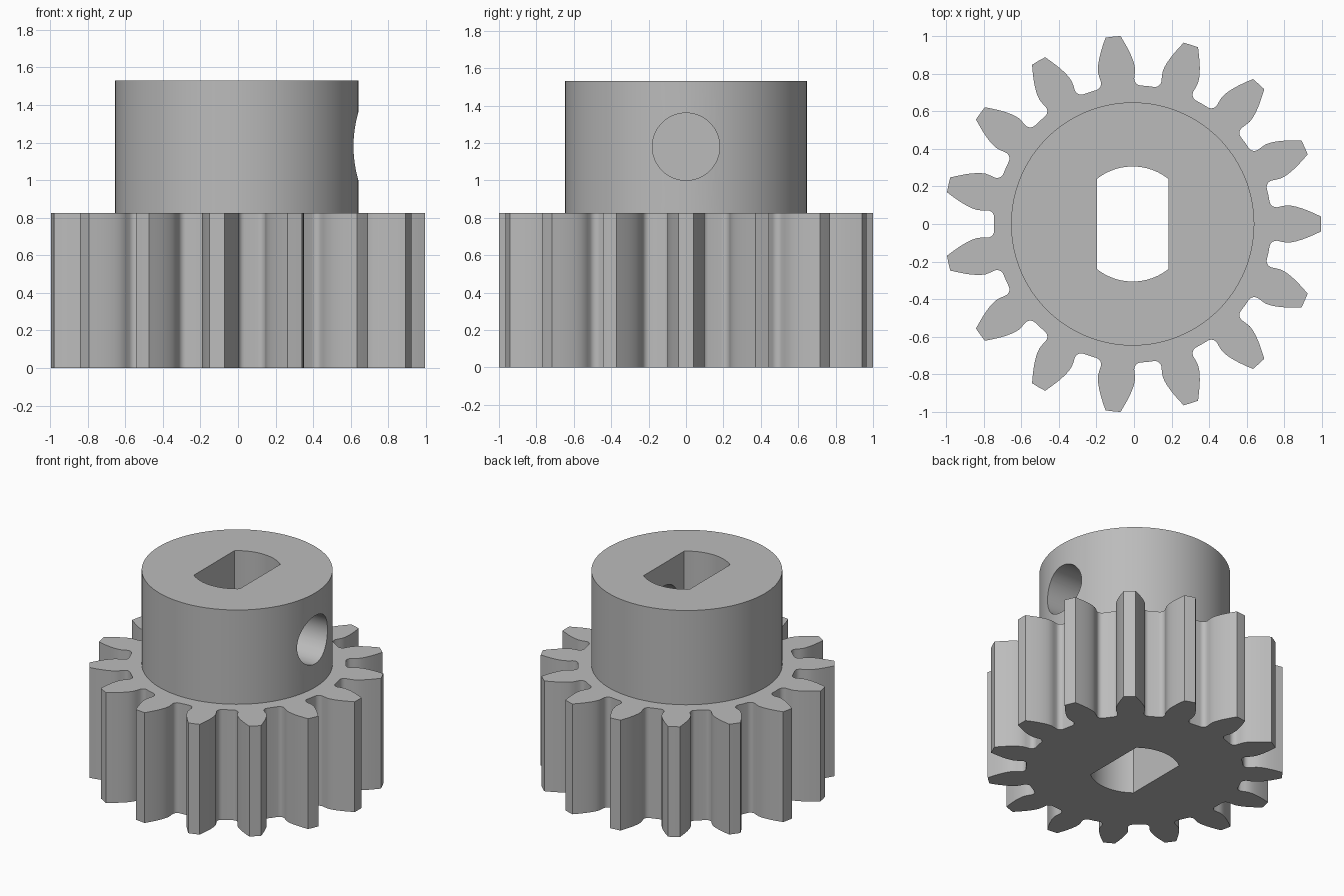
import bpy, bmesh
from math import sin, cos, pi, radians, acos, atan2, sqrt
from mathutils import Matrix, Vector

if "Cube" in bpy.data.objects:
    bpy.data.objects.remove(bpy.data.objects["Cube"])

CX = -0.007            # gear axis (odd tooth count shifts it off the box centre)
TEETH = 15
R_TIP, R_ROOT = 1.002, 0.738
GEAR_H, TOP = 0.825, 1.53

grey = bpy.data.materials.new("grey metal")
grey.diffuse_color = (0.5, 0.5, 0.5, 1)
grey.use_nodes = True
grey.node_tree.nodes["Principled BSDF"].inputs["Base Color"].default_value = grey.diffuse_color


def prism(name, pts, z0, z1):
    """Closed solid from a 2D outline."""
    bm = bmesh.new()
    face = bm.faces.new([bm.verts.new((x, y, z0)) for x, y in pts])
    new = bmesh.ops.extrude_face_region(bm, geom=[face])["geom"]
    bmesh.ops.translate(bm, vec=(0, 0, z1 - z0),
                        verts=[v for v in new if isinstance(v, bmesh.types.BMVert)])
    bmesh.ops.recalc_face_normals(bm, faces=bm.faces)
    me = bpy.data.meshes.new(name)
    bm.to_mesh(me)
    bm.free()
    ob = bpy.data.objects.new(name, me)
    bpy.context.collection.objects.link(ob)
    me.materials.append(grey)
    return ob


def circle(r, n):
    return [(r * cos(2 * pi * i / n), r * sin(2 * pi * i / n)) for i in range(n)]


def combine(target, tool, operation):
    """Apply a boolean and remove the tool object."""
    bpy.context.view_layer.objects.active = target
    mod = target.modifiers.new(operation, 'BOOLEAN')
    mod.operation, mod.object, mod.solver = operation, tool, 'EXACT'
    bpy.ops.object.modifier_apply(modifier=mod.name)
    bpy.data.objects.remove(tool)


# half tooth as (radius, angle): root, fillet, then curved flank to the tip
half = [(R_ROOT, radians(12))]
for i in range(6):
    t = i / 5 * pi / 2
    half.append((0.774 - 0.036 * cos(t), radians(6.6 + 2.6 * (1 - sin(t)))))
for x, w in [(0.795, 0.095), (0.82, 0.099), (0.845, 0.097), (0.87, 0.092),
             (0.90, 0.083), (0.93, 0.072), (0.965, 0.057)]:
    half.append((sqrt(x * x + w * w), atan2(w, x)))
half.append((R_TIP, radians(2.3)))

# full tooth, repeated around the axis
tooth = [(r, -a) for r, a in half] + [(R_TIP, 0)] + [(r, a) for r, a in half[:0:-1]]
outline = []
for k in range(TEETH):
    for r, a in tooth:
        a += 2 * pi * k / TEETH
        outline.append((r * cos(a), r * sin(a)))
gear = prism("pinion_gear", outline, 0, GEAR_H)

# hub collar
combine(gear, prism("hub", circle(0.647, 128), GEAR_H - 0.3, TOP), 'UNION')

# double-D shaft bore: round ends, flat sides
RB, FLAT = 0.306, 0.19
a0 = acos(FLAT / RB)
arc = [a0 + (pi - 2 * a0) * i / 24 for i in range(25)]
bore = [(RB * cos(a), RB * sin(a)) for a in arc]
bore += [(-x, -y) for x, y in bore]
combine(gear, prism("bore", bore, -0.2, TOP + 0.2), 'DIFFERENCE')

# set-screw hole through the +x wall only
hole = prism("screw_hole", circle(0.18, 64), 0, 0.9)
hole.data.transform(Matrix.Translation((0, 0, 1.18)) @ Matrix.Rotation(pi / 2, 4, 'Y'))
combine(gear, hole, 'DIFFERENCE')

gear.data.transform(Matrix.Translation((CX, 0, 0)))
bpy.ops.object.select_all(action='DESELECT')
gear.select_set(True)
bpy.context.view_layer.objects.active = gear
bpy.ops.object.shade_smooth_by_angle(angle=radians(32))
